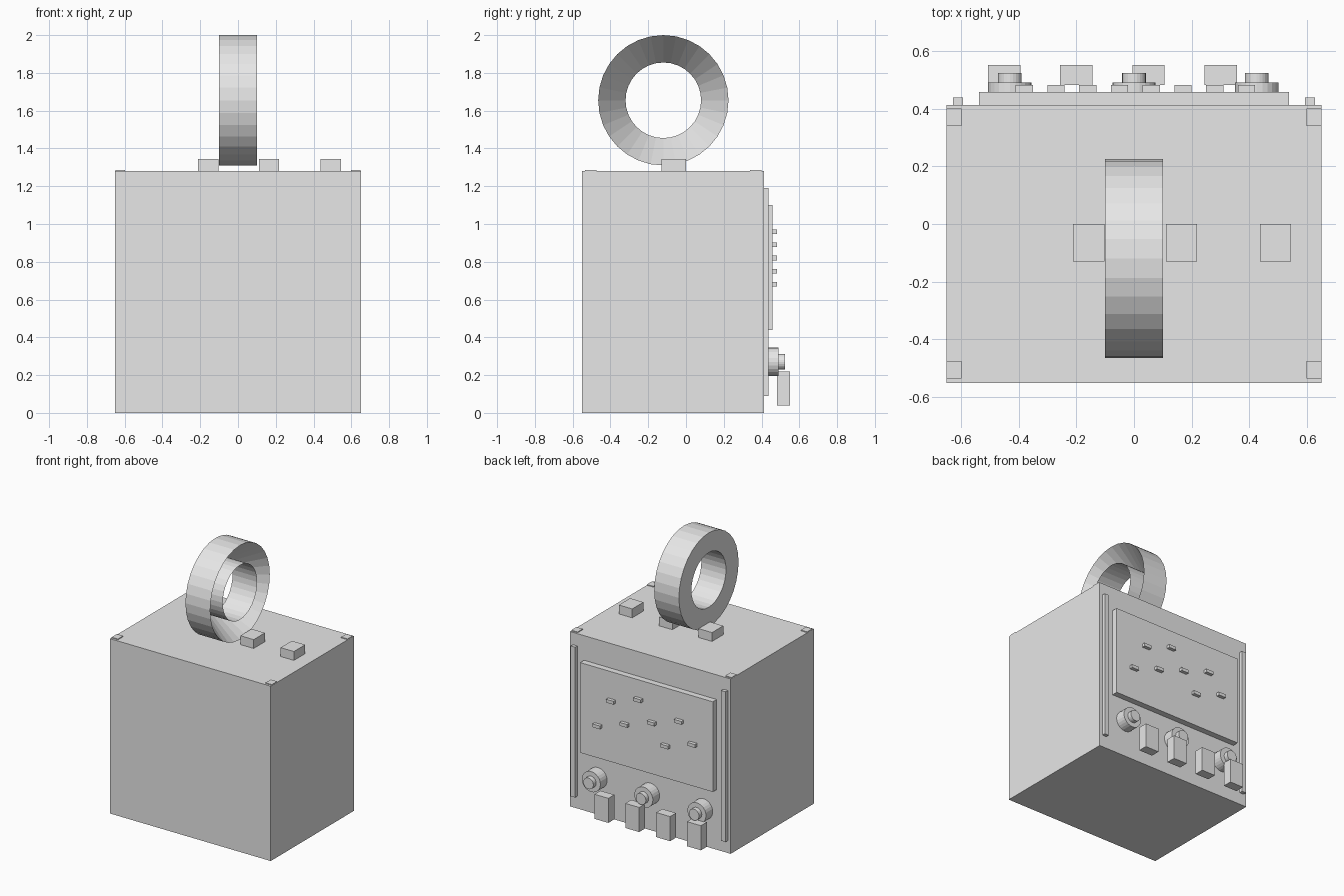
import bpy, bmesh, math
from mathutils import Matrix

cube = bpy.data.objects.get("Cube")
if cube:
    bpy.data.objects.remove(cube, do_unlink=True)

grey = bpy.data.materials.new("light_grey")
grey.use_nodes = True
colour = (0.8, 0.8, 0.8, 1)
grey.diffuse_color = colour
grey.node_tree.nodes["Principled BSDF"].inputs["Base Color"].default_value = colour


def finish(name, bm):
    mesh = bpy.data.meshes.new(name)
    bm.to_mesh(mesh)
    bm.free()
    mesh.materials.append(grey)
    obj = bpy.data.objects.new(name, mesh)
    bpy.context.collection.objects.link(obj)
    return obj


def box(name, x, y, z):
    """Box from (low, high) pairs on each axis."""
    bm = bmesh.new()
    size = [b - a for a, b in (x, y, z)]
    centre = [(a + b) / 2 for a, b in (x, y, z)]
    bmesh.ops.create_cube(bm, size=1, matrix=Matrix.Translation(centre) @ Matrix.Diagonal((*size, 1)))
    return finish(name, bm)


def disc(name, x, z, radius, y0, y1):
    """Cylinder lying along y."""
    bm = bmesh.new()
    place = Matrix.Translation((x, (y0 + y1) / 2, z)) @ Matrix.Rotation(math.pi / 2, 4, "X")
    bmesh.ops.create_cone(bm, cap_ends=True, segments=24, radius1=radius, radius2=radius,
                          depth=y1 - y0, matrix=place)
    return finish(name, bm)


def ring(name, y, z, outer, inner, half, sides=32):
    """Ring along x: flat on one side, a cone sunk around the inner tube on the other."""
    bm = bmesh.new()

    def loop(x, r):
        return [bm.verts.new((x, y + r * math.cos(t), z + r * math.sin(t)))
                for t in (math.tau * i / sides for i in range(sides))]

    def bridge(a, b):
        for i in range(sides):
            j = (i + 1) % sides
            bm.faces.new((a[i], a[j], b[j], b[i]))

    rim, back = loop(half, outer), loop(-half, outer)
    hole, lip = loop(-half, inner), loop(half, inner)
    bridge(rim, back)    # outer wall
    bridge(back, hole)   # flat side
    bridge(hole, rim)    # sunken cone
    bridge(lip, hole)    # inner tube
    return finish(name, bm)


# Main case and its small corner caps
box("case", (-0.65, 0.65), (-0.55, 0.412), (0, 1.28))
for sx in (-1, 1):
    side = "left" if sx > 0 else "right"
    x = sorted((sx * 0.598, sx * 0.649))
    for end, y in (("front", -0.505), ("back", 0.37)):
        box(f"corner_cap_{end}_{side}", x, (y - 0.03, y + 0.03), (1.24, 1.286))
    # Upright rails on the back
    box(f"rail_{side}", sorted((sx * 0.592, sx * 0.627)), (0.40, 0.438), (0.09, 1.19))

# Top ring and blocks
ring("top_ring", -0.12, 1.655, 0.345, 0.2, 0.1)
for i, x in enumerate((-0.157, 0.164, 0.49)):
    box(f"top_block_{i}", (x - 0.054, x + 0.054), (-0.13, 0), (1.27, 1.345))

# Raised back panel with staggered studs
box("back_panel", (-0.537, 0.537), (0.40, 0.457), (0.44, 1.10))
for i in range(8):
    x = 0.39 - 0.11 * i
    z = 0.68 + 0.07 * (3 * i % 5)
    box(f"stud_{i}", (x - 0.03, x + 0.03), (0.45, 0.482), (z - 0.012, z + 0.012))

# Stepped knobs
for i, x in enumerate((-0.43, 0, 0.425)):
    disc(f"knob_{i}", x, 0.27, 0.075, 0.40, 0.49)
    disc(f"knob_tip_{i}", x, 0.27, 0.041, 0.48, 0.523)

# Plugs standing off the back
for i in range(4):
    x = -0.45 + 0.25 * i
    box(f"plug_{i}", (x - 0.056, x + 0.056), (0.481, 0.55), (0.04, 0.22))
